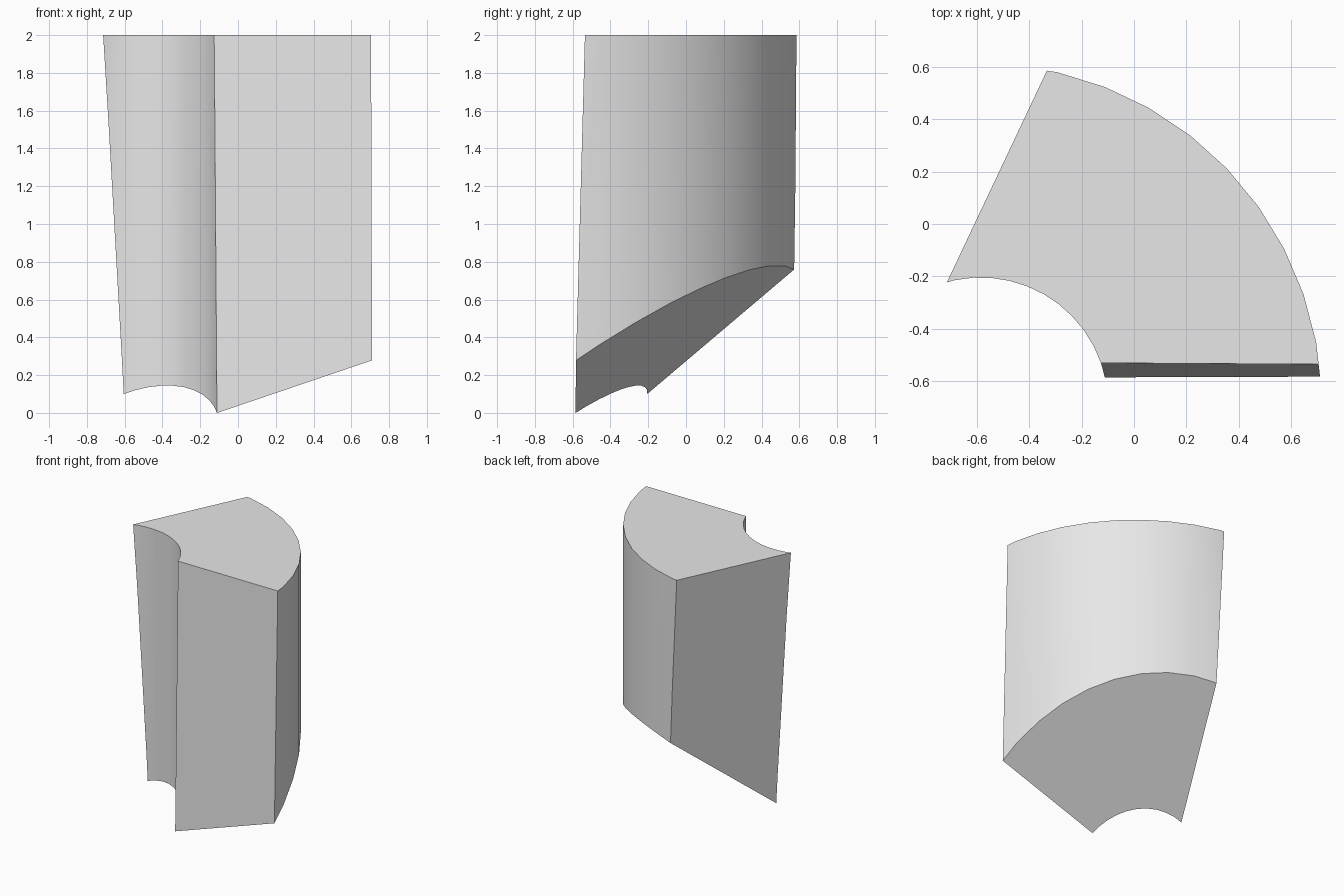
import bpy, bmesh, math
from mathutils import Vector

if "Cube" in bpy.data.objects:
    bpy.data.objects.remove(bpy.data.objects["Cube"])

CENTRE = Vector((-0.585, -0.69, 0))
R_IN, R_OUT = 0.486, 1.302
STEP, START, COUNT = math.radians(8.3), math.radians(-6.0), 15

bm = bmesh.new()


def ring_point(radius, index, z):
    a = START + STEP * index
    return bm.verts.new(CENTRE + Vector((radius * math.cos(a), radius * math.sin(a), z)))


# Thick curved wall: one rectangular section per angle, joined by quads
sections = [[ring_point(r, i, z) for r, z in
             ((R_IN, -0.5), (R_OUT, -0.5), (R_OUT, 2.0), (R_IN, 2.0))]
            for i in range(COUNT + 1)]
for a, b in zip(sections, sections[1:]):
    for k in range(4):
        n = (k + 1) % 4
        bm.faces.new((a[k], a[n], b[n], b[k]))
bm.faces.new(sections[0])
bm.faces.new(sections[-1])
bmesh.ops.recalc_face_normals(bm, faces=bm.faces)


def slice_off(p, q, r):
    """Cut along the plane through three points, keep the middle, close the cut."""
    p, q, r = Vector(p), Vector(q), Vector(r)
    normal = (q - p).cross(r - p).normalized()
    if normal.dot(Vector((0, 0, 1.2)) - p) > 0:
        normal = -normal
    bmesh.ops.bisect_plane(bm, geom=bm.verts[:] + bm.edges[:] + bm.faces[:], dist=1e-5,
                           plane_co=p, plane_no=normal, clear_outer=True)
    bmesh.ops.edgeloop_fill(bm, edges=[e for e in bm.edges if e.is_boundary])


# Leaning front side, leaning left side, sloping underside
slice_off((-0.125, -0.53, 2), (0.705, -0.535, 2), (-0.11, -0.585, 0))
slice_off((-0.715, -0.225, 2), (-0.33, 0.59, 2), (-0.605, -0.205, 0.10))
slice_off((-0.11, -0.585, 0), (0.71, -0.58, 0.28), (-0.275, 0.575, 0.76))
bmesh.ops.recalc_face_normals(bm, faces=bm.faces)

mesh = bpy.data.meshes.new("curved_wedge_block")
bm.to_mesh(mesh)
bm.free()
block = bpy.data.objects.new("curved_wedge_block", mesh)
bpy.context.collection.objects.link(block)

grey = bpy.data.materials.new("light_grey")
grey.diffuse_color = (0.8, 0.8, 0.8, 1)
grey.use_nodes = True
grey.node_tree.nodes["Principled BSDF"].inputs["Base Color"].default_value = grey.diffuse_color
mesh.materials.append(grey)

# Smooth curved walls, sharp edges elsewhere
bpy.context.view_layer.objects.active = block
block.select_set(True)
bpy.ops.object.shade_smooth_by_angle(angle=math.radians(30))
